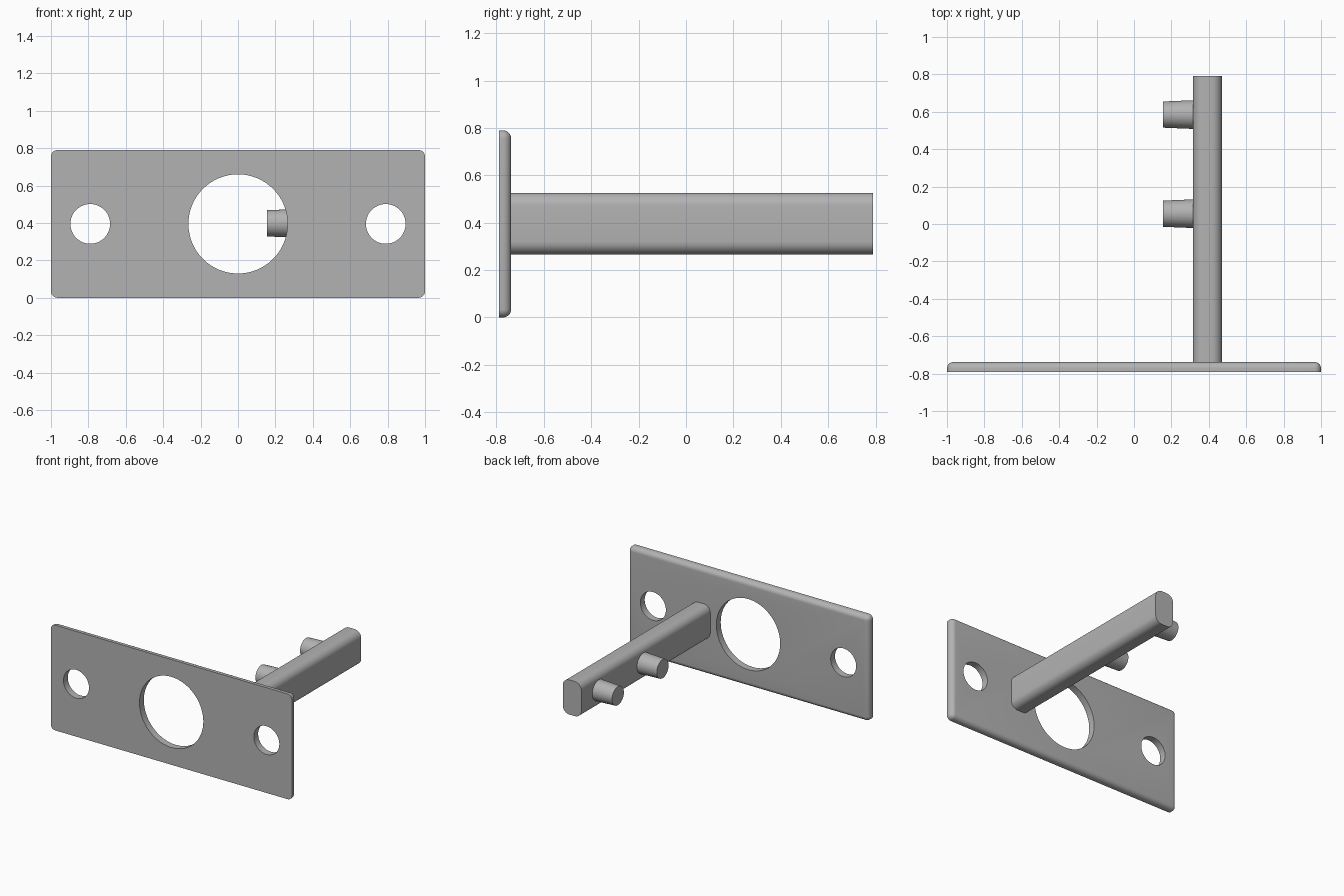
import bpy, bmesh, math
from mathutils import Matrix, Vector

if "Cube" in bpy.data.objects:
    bpy.data.objects.remove(bpy.data.objects["Cube"])

grey = bpy.data.materials.new("plain grey")
grey.use_nodes = True
GREY = (0.45, 0.45, 0.45, 1)
grey.diffuse_color = GREY
grey.node_tree.nodes["Principled BSDF"].inputs["Base Color"].default_value = GREY

MID_Z = 0.395
BACK, PLATE_BACK = 0.79, -0.738


def add_object(name, bm):
    mesh = bpy.data.meshes.new(name)
    bm.to_mesh(mesh)
    bm.free()
    mesh.materials.append(grey)
    obj = bpy.data.objects.new(name, mesh)
    bpy.context.collection.objects.link(obj)
    return obj


def rounded_box(name, low, high, radius, choose):
    """Box between two corners, with the chosen edges rounded."""
    low, high = Vector(low), Vector(high)
    bm = bmesh.new()
    bmesh.ops.create_cube(bm, size=1, matrix=Matrix.Translation((low + high) / 2)
                          @ Matrix.Diagonal((*(high - low), 1)))
    edges = [e for e in bm.edges if choose(*[v.co for v in e.verts])]
    bmesh.ops.bevel(bm, geom=edges, offset=radius, segments=8,
                    profile=0.5, affect='EDGES')
    return add_object(name, bm)


def cylinder(name, centre, r1, r2, depth, axis, sides=64):
    """Cylinder or cone whose second end points along the axis."""
    turn = Vector(axis).to_track_quat('Z', 'Y').to_matrix().to_4x4()
    bm = bmesh.new()
    bmesh.ops.create_cone(bm, cap_ends=True, segments=sides, radius1=r1, radius2=r2,
                          depth=depth, matrix=Matrix.Translation(centre) @ turn)
    return add_object(name, bm)


def smooth(obj):
    bpy.ops.object.select_all(action='DESELECT')
    obj.select_set(True)
    bpy.context.view_layer.objects.active = obj
    bpy.ops.object.shade_smooth_by_angle(angle=math.radians(30))


# Face plate: back rim and corners rounded, front rim sharp
plate = rounded_box("face_plate", (-1, -0.79, 0), (1, PLATE_BACK, 0.79), 0.035,
                    lambda a, b: max(a.y, b.y) > -0.76)

# Central opening and the two screw holes
for x, radius in ((0, 0.265), (-0.79, 0.106), (0.79, 0.106)):
    cutter = cylinder("hole_cutter", (x, -0.76, MID_Z), radius, radius, 0.3, (0, 1, 0), 96)
    cutter.hide_render = True
    cut = plate.modifiers.new("hole", 'BOOLEAN')
    cut.operation, cut.solver, cut.object = 'DIFFERENCE', 'EXACT', cutter
    bpy.context.view_layer.objects.active = plate
    bpy.ops.object.modifier_apply(modifier=cut.name)
    bpy.data.objects.remove(cutter)
smooth(plate)

# Arm reaching back from the plate, rounded along its length
smooth(rounded_box("arm", (0.315, PLATE_BACK - 0.01, 0.266), (0.47, BACK, 0.526), 0.055,
                   lambda a, b: abs(a.y - b.y) > 0.1))

# Tapered pegs on the inner side of the arm
for name, y in (("rear_peg", 0.585), ("middle_peg", 0.055)):
    smooth(cylinder(name, (0.24, y, 0.398), 0.077, 0.07, 0.17, (-1, 0, 0)))
